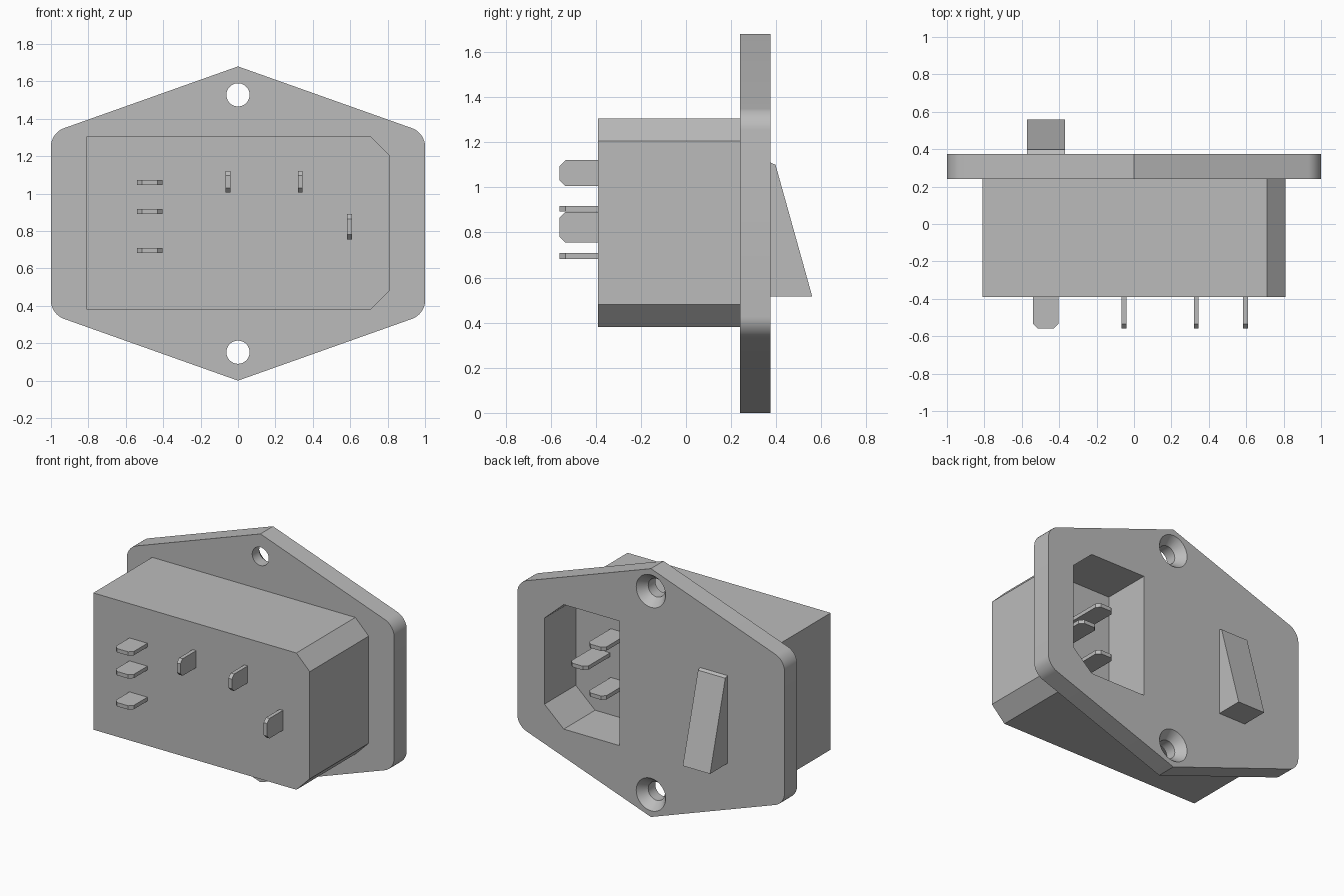
import bpy, bmesh, math
from mathutils import Vector

cube = bpy.data.objects.get("Cube")
if cube:
    bpy.data.objects.remove(cube, do_unlink=True)

grey = bpy.data.materials.new("grey plastic")
grey.use_nodes = True
grey.diffuse_color = (0.5, 0.5, 0.5, 1)
grey.node_tree.nodes["Principled BSDF"].inputs["Base Color"].default_value = (0.5, 0.5, 0.5, 1)


def finish(bm, name):
    """Turn a bmesh into a named grey object."""
    bmesh.ops.recalc_face_normals(bm, faces=bm.faces)
    mesh = bpy.data.meshes.new(name)
    bm.to_mesh(mesh)
    bm.free()
    mesh.materials.append(grey)
    obj = bpy.data.objects.new(name, mesh)
    bpy.context.collection.objects.link(obj)
    return obj


def prism(name, points, offset, round_edges=None):
    """Extrude a flat outline; round_edges = (edge test, radius)."""
    bm = bmesh.new()
    face = bm.faces.new([bm.verts.new(p) for p in points])
    new = bmesh.ops.extrude_face_region(bm, geom=[face], use_keep_orig=True)["geom"]
    bmesh.ops.translate(bm, vec=offset, verts=[v for v in new if isinstance(v, bmesh.types.BMVert)])
    if round_edges:
        test, radius = round_edges
        edges = [e for e in bm.edges if test(e)]
        bmesh.ops.bevel(bm, geom=edges, offset=radius, offset_type='OFFSET',
                        segments=8, profile=0.5, affect='EDGES')
    return finish(bm, name)


def chamfered(name, x0, x1, z0, z1, cx, cz, y0, y1):
    """Box along y with both +x corners cut off."""
    outline = [(x0, z0), (x1 - cx, z0), (x1, z0 + cz), (x1, z1 - cz), (x1 - cx, z1), (x0, z1)]
    return prism(name, [(x, y0, z) for x, z in outline], (0, y1 - y0, 0))


def blade(name, x, z, width, base, tip, upright=False, thick=0.026, cut=0.025):
    """Flat contact along y with clipped tip corners."""
    h, c = width / 2, cut * (1 if tip > base else -1)
    outline = [(-h, base), (-h, tip - c), (cut - h, tip), (h - cut, tip), (h, tip - c), (h, base)]
    t = thick / 2
    if upright:
        return prism(name, [(x - t, y, z + w) for w, y in outline], (thick, 0, 0))
    return prism(name, [(x + w, y, z - t) for w, y in outline], (0, 0, thick))


def screw_cutter(name, z):
    """Countersunk hole tool turned around y."""
    bm = bmesh.new()
    profile = [(0, 0.2), (0.062, 0.2), (0.062, 0.315), (0.118, 0.385), (0, 0.385)]
    verts = [bm.verts.new((r, y, z)) for r, y in profile]
    edges = [bm.edges.new(pair) for pair in zip(verts, verts[1:])]
    bmesh.ops.spin(bm, geom=verts + edges, cent=(0, 0, z), axis=(0, 1, 0),
                   angle=math.tau, steps=40, use_duplicate=False)
    bmesh.ops.remove_doubles(bm, verts=bm.verts, dist=0.0001)
    return finish(bm, name)


def carve(obj, cutters):
    """Subtract the cutters and bake the result."""
    for cutter in cutters:
        mod = obj.modifiers.new("cut", 'BOOLEAN')
        mod.operation, mod.solver, mod.object = 'DIFFERENCE', 'EXACT', cutter
    bpy.context.view_layer.update()
    graph = bpy.context.evaluated_depsgraph_get()
    mesh = bpy.data.meshes.new_from_object(obj.evaluated_get(graph))
    obj.modifiers.clear()
    obj.data = mesh


# Mounting flange with rounded side corners
hexagon = [(0, 0), (1, 0.355), (1, 1.325), (0, 1.68), (-1, 1.325), (-1, 0.355)]
flange = prism("mounting_flange", [(x, 0.24, z) for x, z in hexagon], (0, 0.135, 0),
               (lambda e: all(abs(v.co.x) > 0.9 for v in e.verts)
                and abs(e.verts[0].co.y - e.verts[1].co.y) > 0.1, 0.07))

# Housing body behind the flange
body = chamfered("housing_body", -0.81, 0.81, 0.38, 1.305, 0.1, 0.1, -0.39, 0.24)

# Socket recess and countersunk screw holes
socket = chamfered("socket_cutter", 0.235, 0.797, 0.42, 1.262, 0.145, 0.13, 0.04, 0.5)
screws = [screw_cutter("screw_cutter", z) for z in (0.152, 1.528)]
carve(flange, [socket] + screws)
carve(body, [socket])
for cutter in [socket] + screws:
    bpy.data.objects.remove(cutter, do_unlink=True)

# Contact pins inside the socket
blade("socket_earth_pin", 0.605, 0.825, 0.13, 0.03, 0.295)
for side, z in (("lower", 0.66), ("upper", 0.99)):
    blade("socket_" + side + "_pin", 0.47, z, 0.13, 0.03, 0.295)

# Solder terminals on the front of the body
for i, z in enumerate((0.695, 0.905, 1.06)):
    blade(f"switch_terminal_{i + 1}", -0.472, z, 0.135, -0.38, -0.56)
for i, (x, z, width) in enumerate(((-0.053, 1.063, 0.115), (0.333, 1.063, 0.115), (0.597, 0.823, 0.135))):
    blade(f"power_terminal_{i + 1}", x, z, width, -0.38, -0.56, upright=True)

# Rocker switch wedge
rocker = [(0.37, 0.515), (0.56, 0.515), (0.397, 1.1), (0.37, 1.112)]
prism("rocker_switch", [(-0.572, y, z) for y, z in rocker], (0.204, 0, 0))

# Smooth the round parts, keep hard edges
bpy.ops.object.select_all(action='DESELECT')
flange.select_set(True)
bpy.context.view_layer.objects.active = flange
bpy.ops.object.shade_smooth_by_angle(angle=math.radians(30))
